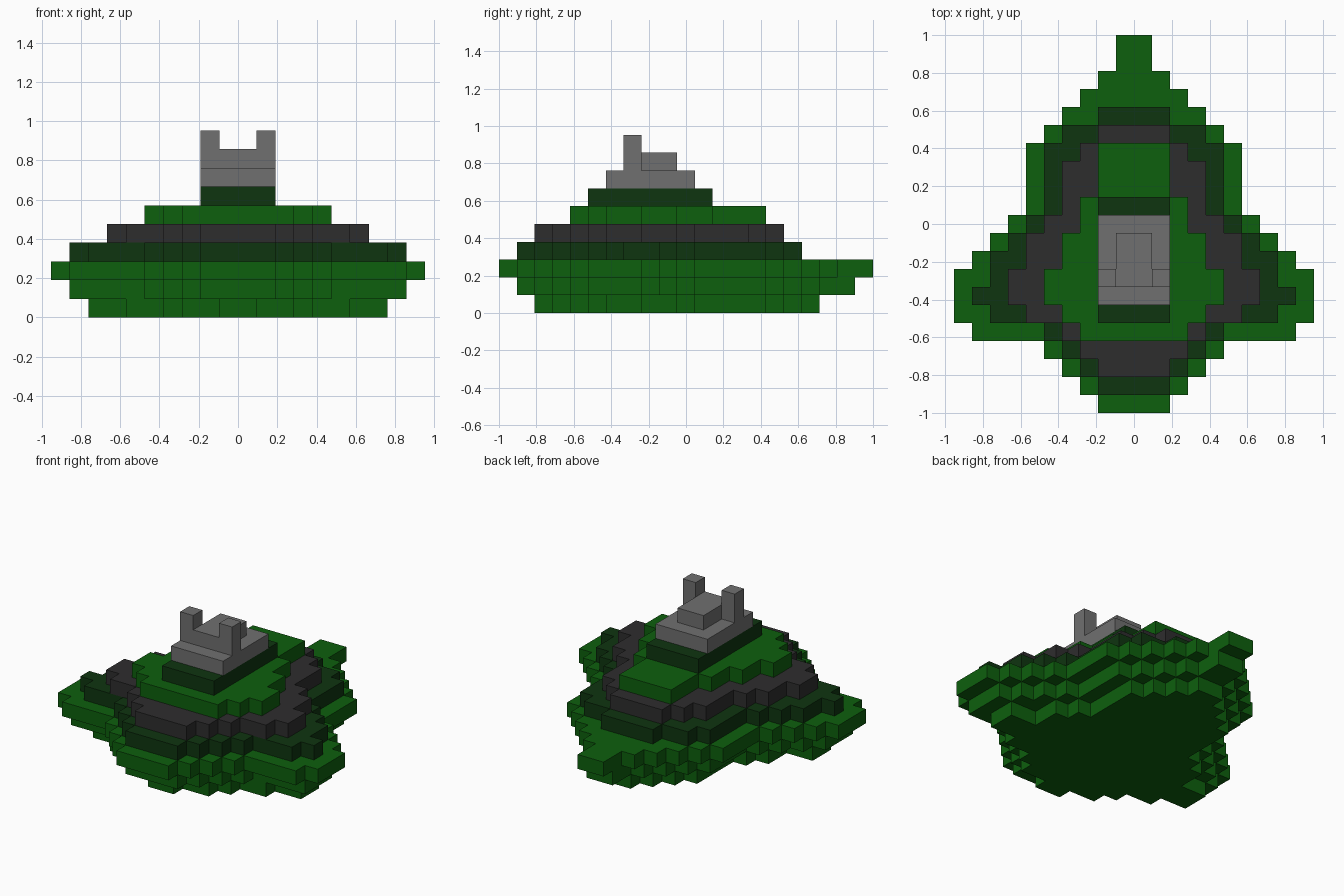
import bpy, bmesh

CELL = 2 / 21          # side of one block
BACK = -1.0            # y of the first row of blocks

if "Cube" in bpy.data.objects:
    bpy.data.objects.remove(bpy.data.objects["Cube"], do_unlink=True)


def make_material(name, red, green, blue):
    mat = bpy.data.materials.new(name)
    mat.use_nodes = True
    color = (red, green, blue, 1)
    mat.diffuse_color = color
    shader = mat.node_tree.nodes["Principled BSDF"]
    shader.inputs["Base Color"].default_value = color
    shader.inputs["Roughness"].default_value = 0.8
    return mat


leaf = make_material("leaf green", .004, .115, .004)
forest = make_material("dark green", .0045, .035, .005)
charcoal = make_material("charcoal", .027, .026, .027)
stone = make_material("stone gray", .16, .16, .16)


def slab(name, material, level, first_row, half_widths, height=1, shift=0):
    """Extrude a stepped outline, mirrored in x, given as half widths per row."""
    right = []
    for i, width in enumerate(half_widths):
        for row in (i, i + 1):
            point = (width, first_row + row)
            # drop the middle points of straight edges
            if len(right) > 1 and right[-1][0] == right[-2][0] == width:
                right.pop()
            if not right or right[-1] != point:
                right.append(point)
    outline = right + [(-x, y) for x, y in reversed(right)]

    bm = bmesh.new()
    verts = [bm.verts.new(((x + shift) * CELL, BACK + y * CELL, level * CELL))
             for x, y in outline]
    base = bm.faces.new(verts)
    result = bmesh.ops.extrude_face_region(bm, geom=[base], use_keep_orig=True)
    top = [v for v in result["geom"] if isinstance(v, bmesh.types.BMVert)]
    bmesh.ops.translate(bm, verts=top, vec=(0, 0, height * CELL))
    bmesh.ops.recalc_face_normals(bm, faces=bm.faces)
    mesh = bpy.data.meshes.new(name)
    bm.to_mesh(mesh)
    bm.free()
    mesh.materials.append(material)
    obj = bpy.data.objects.new(name, mesh)
    bpy.context.collection.objects.link(obj)
    return obj


# Hull, widening upward to the rim
slab("hull_bottom", leaf, 0, 2,
     [1, 3, 4, 6, 8, 8, 6, 6, 5, 4, 4, 4, 4, 3, 2, 1])
slab("hull_lower", leaf, 1, 1,
     [2, 3, 4, 5, 9, 9, 9, 8, 7, 6, 5, 5, 5, 5, 4, 3, 2, 1, 1])
slab("hull_rim", leaf, 2, 0,
     [2, 3, 4, 5, 9, 10, 10, 10, 9, 8, 7, 6, 6, 6, 6, 5, 4, 3, 2, 1, 1])

# Decks, narrowing upward
slab("lower_deck", forest, 3, 1,
     [2, 3, 4, 5, 8, 9, 8, 8, 7, 6, 5, 5, 5, 5, 4, 2])
slab("middle_deck", charcoal, 4, 2,
     [2, 3, 4, 6, 7, 7, 6, 6, 5, 4, 4, 4, 3, 2])
slab("upper_deck", leaf, 5, 4,
     [3, 4, 5, 5, 4, 4, 3, 3, 2, 2, 2])

# Cabin
slab("cabin_base", forest, 6, 5, [2] * 7)
slab("cabin_body", stone, 7, 6, [2] * 5)
slab("cabin_roof", stone, 8, 7, [1] * 3)

# Twin posts beside the roof
for side, shift in (("left", 1.5), ("right", -1.5)):
    slab(side + "_post", stone, 8, 7, [.5], height=2, shift=shift)
